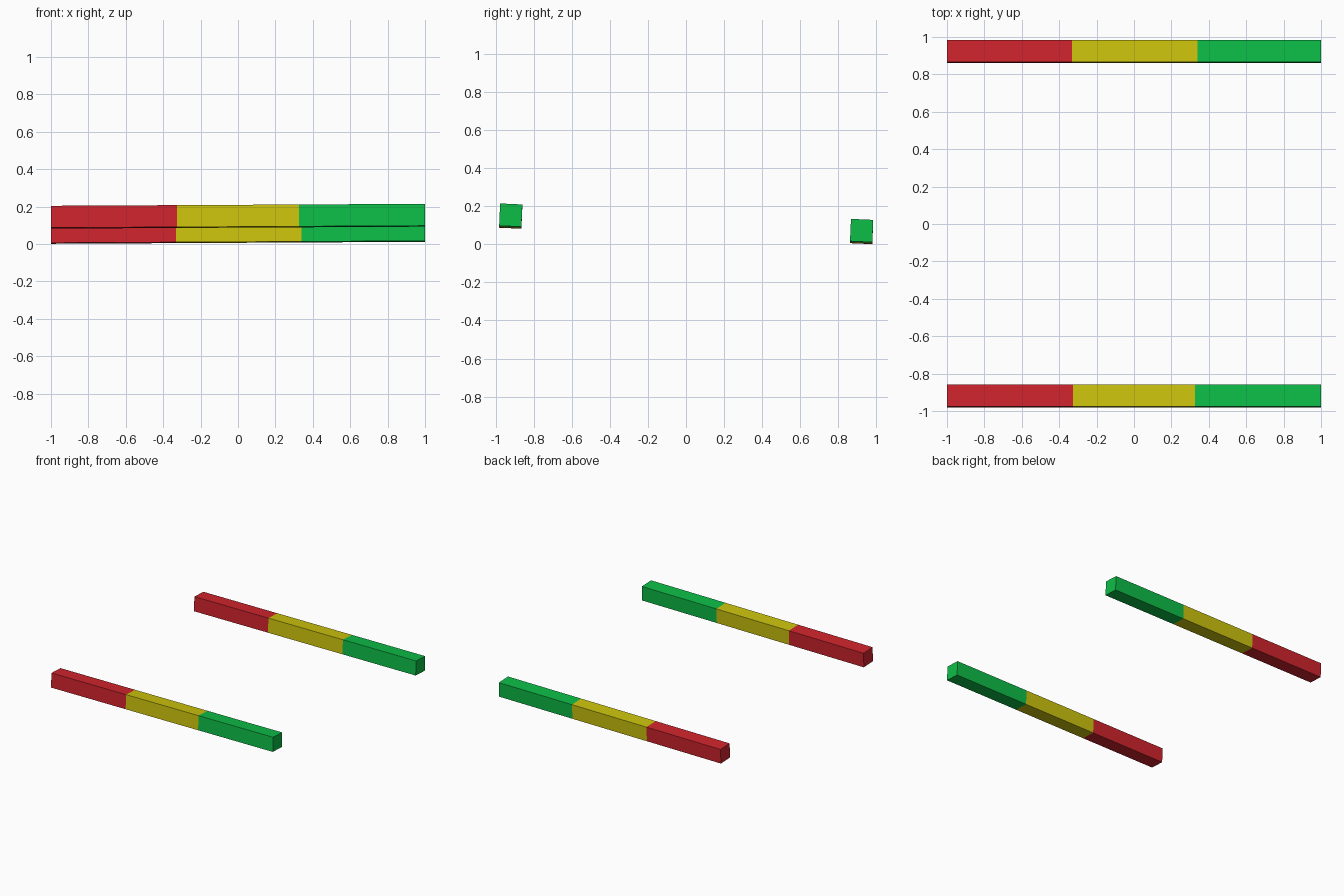
import bpy, bmesh, math
from mathutils import Matrix, Vector

if "Cube" in bpy.data.objects:
    bpy.data.objects.remove(bpy.data.objects["Cube"])

# Flat colours
def material(name, rgb):
    m = bpy.data.materials.new(name)
    m.diffuse_color = (*rgb, 1.0)
    m.use_nodes = True
    m.node_tree.nodes["Principled BSDF"].inputs["Base Color"].default_value = m.diffuse_color
    return m

MATS = [material("red", (0.63, 0.018, 0.026)),
        material("yellow", (0.61, 0.55, 0.004)),
        material("green", (0.004, 0.51, 0.063))]

WIDTH = 0.117
# Both bars share a slight tilt: lower towards the back, higher to the right
TILT = Matrix.Rotation(math.radians(-0.3), 4, 'Y') @ Matrix.Rotation(math.radians(-2.5), 4, 'X')

# Square bar cut into three coloured sections
def bar(name, y, z, cuts):
    bm = bmesh.new()
    bmesh.ops.create_cube(bm, size=1, matrix=Matrix.Diagonal((2, WIDTH, WIDTH, 1)))
    for x in cuts:
        bmesh.ops.bisect_plane(bm, geom=bm.verts[:] + bm.edges[:] + bm.faces[:],
                               plane_co=Vector((x, 0, 0)), plane_no=Vector((1, 0, 0)))
    for f in bm.faces:
        x = f.calc_center_median().x
        f.material_index = sum(x > c for c in cuts)
    bm.transform(Matrix.Translation((0, y, z)) @ TILT)
    bm.normal_update()
    me = bpy.data.meshes.new(name)
    bm.to_mesh(me)
    bm.free()
    for m in MATS:
        me.materials.append(m)
    ob = bpy.data.objects.new(name, me)
    bpy.context.collection.objects.link(ob)

bar("front_bar", -0.92, 0.148, (-0.327, 0.327))
bar("back_bar", 0.922, 0.067, (-0.332, 0.34))
